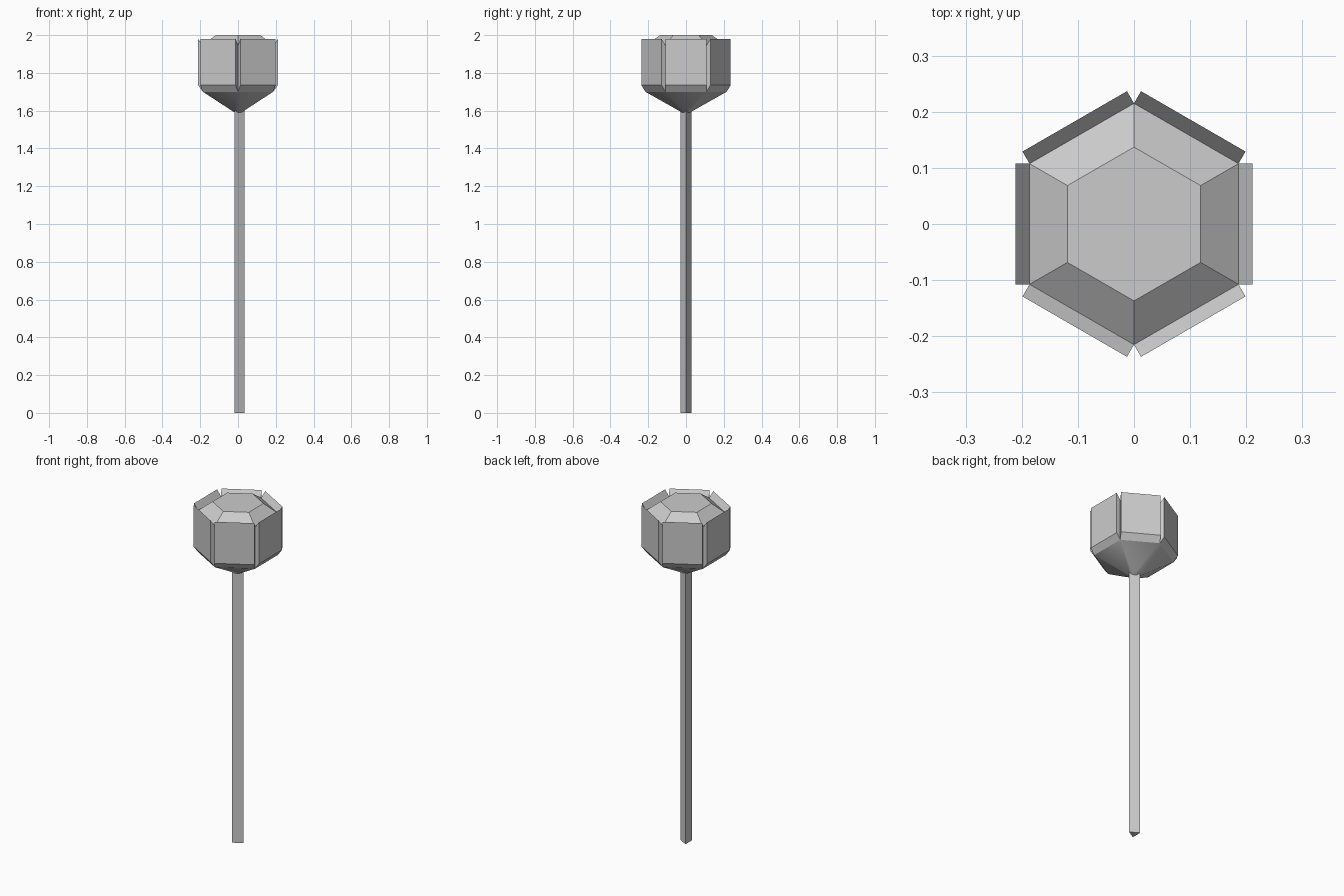
import bpy, bmesh
from math import sin, cos, pi
from mathutils import Vector

if "Cube" in bpy.data.objects:
    bpy.data.objects.remove(bpy.data.objects["Cube"])


def loft(bm, sides, start, profile):
    """Loft (radius, z) rings of a regular polygon, capped; returns face bands."""
    rings = [[bm.verts.new((r * cos(start + 2 * pi * i / sides),
                            r * sin(start + 2 * pi * i / sides), z))
              for i in range(sides)] for r, z in profile]
    bands = []
    for lo, hi in zip(rings, rings[1:]):
        bands.append([bm.faces.new((lo[i], lo[(i + 1) % sides],
                                    hi[(i + 1) % sides], hi[i]))
                      for i in range(sides)])
    bm.faces.new(rings[0][::-1])
    bm.faces.new(rings[-1])
    bm.normal_update()
    return bands


def finish(bm, name):
    mesh = bpy.data.meshes.new(name)
    bm.to_mesh(mesh)
    bm.free()
    obj = bpy.data.objects.new(name, mesh)
    bpy.context.collection.objects.link(obj)
    return obj


# Triangular handle, one ridge facing +x
bm = bmesh.new()
loft(bm, 3, 0, [(0.035, 0), (0.035, 1.61)])
finish(bm, "handle")

# Hexagonal head: tapered base, straight sides, chamfered top
bm = bmesh.new()
base, sides, chamfer = loft(bm, 6, pi / 2, [
    (0.02, 1.59), (0.215, 1.70), (0.215, 1.945), (0.137, 2.0)])
for f in base:
    f.smooth = True

# Raised plates: each side pushed outward and slightly up
for f in bmesh.ops.extrude_discrete_faces(bm, faces=sides)["faces"]:
    f.normal_update()
    offset = f.normal * 0.025 + Vector((0, 0, 0.035))
    bmesh.ops.translate(bm, verts=f.verts[:], vec=offset)
finish(bm, "hammer_head")
